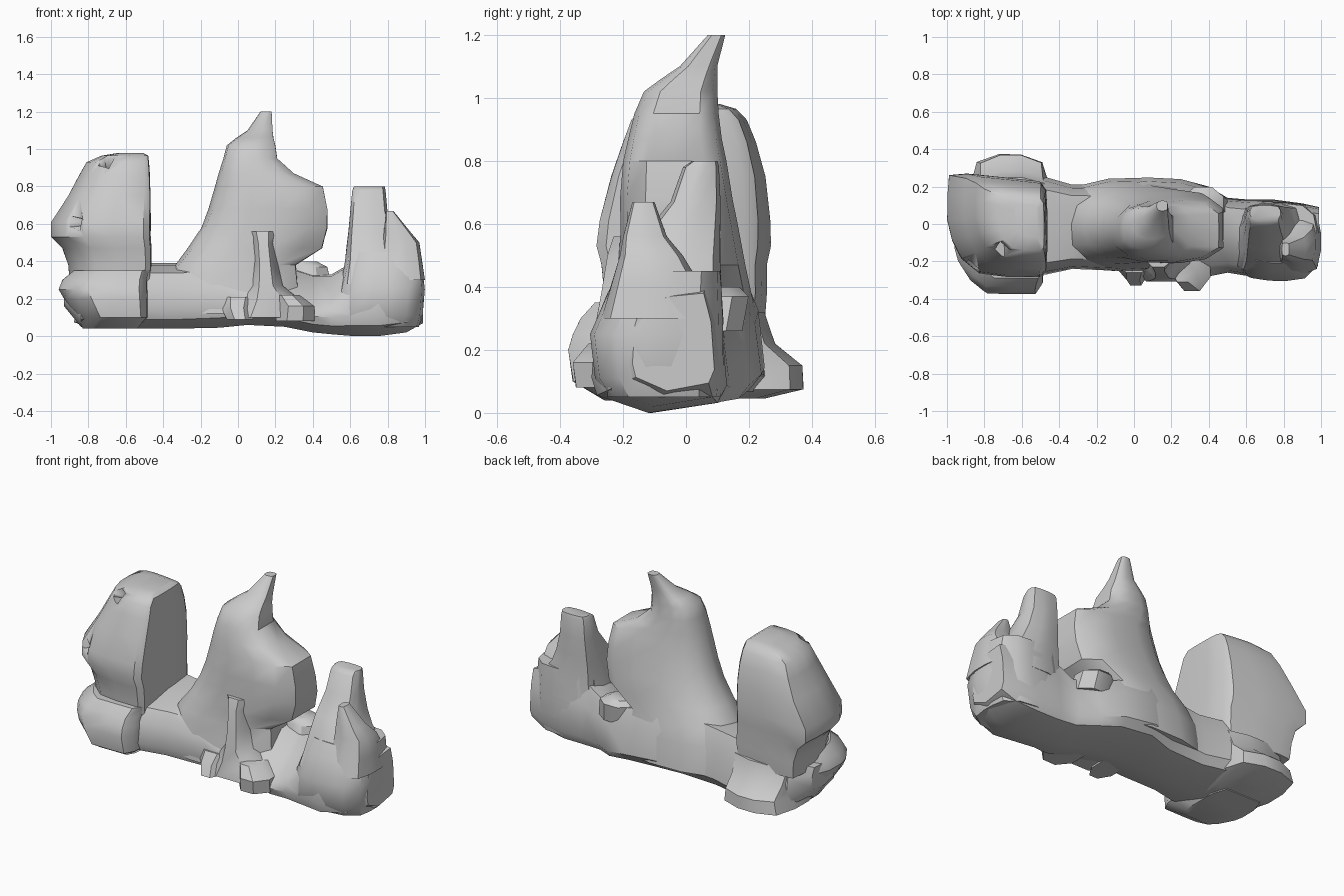
import bpy, bmesh, math, random

random.seed(4)


def finish(name, rings):
    """Skin a list of equal-length point rings, cap the ends, smooth soft edges."""
    bm = bmesh.new()
    loops = [[bm.verts.new(p) for p in ring] for ring in rings]
    n = len(loops[0])
    for a, b in zip(loops, loops[1:]):
        for i in range(n):
            j = (i + 1) % n
            bm.faces.new((a[i], a[j], b[j], b[i]))
    bm.faces.new(loops[0][::-1])
    bm.faces.new(loops[-1])
    bmesh.ops.recalc_face_normals(bm, faces=bm.faces)
    mesh = bpy.data.meshes.new(name)
    bm.to_mesh(mesh)
    bm.free()
    obj = bpy.data.objects.new(name, mesh)
    bpy.context.collection.objects.link(obj)
    bpy.ops.object.select_all(action='DESELECT')
    bpy.context.view_layer.objects.active = obj
    obj.select_set(True)
    bpy.ops.object.shade_smooth_by_angle(angle=math.radians(38))
    return obj


def box_outline(n, power):
    """Unit rounded-box outline with n corners."""
    pts = []
    for i in range(n):
        a = 2 * math.pi * (i + 0.5) / n
        c, s = math.cos(a), math.sin(a)
        k = (abs(c) ** power + abs(s) ** power) ** (-1 / power)
        pts.append((k * c, k * s))
    return pts


def rock(name, levels, outline, rough=0.015):
    """Stack scaled outlines; each level is (z, x0, x1, y0, y1)."""
    rings = []
    for z, x0, x1, y0, y1 in levels:
        ring = []
        for u, v in outline:
            r = 1 - random.uniform(0, rough)
            ring.append(((x0 + x1) / 2 + (x1 - x0) / 2 * u * r,
                         (y0 + y1) / 2 + (y1 - y0) / 2 * v * r, z))
        rings.append(ring)
    return finish(name, rings)


def notch(target, name, tip, mouth, spread):
    """Cut a wedge-shaped chip out of a rock, tapering from mouth to tip."""
    rings = []
    for p, w in ((tip, 0.01), (mouth, spread)):
        rings.append([(p[0] + dx * w, p[1] + dy * w, p[2] + dz * w)
                      for dx, dy, dz in ((-1, 0, -.4), (.3, -.8, -.8), (1, 0, .5), (-.3, .8, .8))])
    cutter = finish(name, rings)
    cutter.hide_render = True
    mod = target.modifiers.new(name, 'BOOLEAN')
    mod.operation = 'DIFFERENCE'
    mod.object = cutter
    mod.solver = 'EXACT'
    bpy.context.view_layer.objects.active = target
    bpy.ops.object.modifier_apply(modifier=mod.name)
    bpy.data.objects.remove(cutter)


# Long base ridge swept along x: (x, y0, y1, z0, z1, height of front lip)
stations = [(-.93, -.1, .12, .16, .30, .9), (-.84, -.24, .24, .05, .34, .9), (-.6, -.27, .27, .04, .38, .9),
            (-.47, -.27, .25, .04, .39, .85), (-.33, -.24, .21, .04, .39, .85), (-.1, -.25, .21, .045, .42, .8),
            (.05, -.26, .25, .06, .44, .6), (.25, -.28, .24, .05, .38, .5), (.40, -.28, .20, .02, .33, .48),
            (.50, -.26, .14, .01, .33, .55), (.62, -.28, .13, 0, .40, .8), (.75, -.30, .13, 0, .40, .9),
            (.90, -.26, .11, .02, .40, .9), (.99, -.17, .09, .07, .38, .9)]
rings = []
for x, y0, y1, z0, z1, lip in stations:
    section = [(.04, .14), (.42, 0), (.93, .08), (1, .22), (.96, .7), (.87, 1),
               (.5, .97), (.12, lip), (.03, lip * .75), (0, .28)]
    rings.append([(x, y0 + u * (y1 - y0), z0 + v * (z1 - z0)) for u, v in section])
finish("base_ridge", rings)

# Left boulder, chamfered at its front-left corner
boulder_outline = [(-1, .1), (-1, .6), (-.96, .97), (-.6, 1), (.2, .93), (.85, .85), (.97, .7), (1, .2),
                   (1, -.5), (.98, -.9), (.85, -1), (.2, -1), (-.35, -.93), (-.72, -.65), (-.9, -.3)]
boulder = rock("left_boulder", [
    (.28, -.90, -.47, -.25, .25), (.38, -.91, -.46, -.26, .26), (.47, -.94, -.46, -.27, .26),
    (.53, -1.0, -.465, -.285, .27), (.61, -1.0, -.465, -.275, .27), (.75, -.91, -.465, -.24, .255),
    (.86, -.85, -.47, -.20, .225), (.93, -.81, -.475, -.175, .195), (.965, -.73, -.48, -.14, .16),
    (.98, -.64, -.51, -.07, .11)], boulder_outline)
notch(boulder, "side_chip", (-.76, -.10, .60), (-.98, -.34, .60), .09)
notch(boulder, "top_chip", (-.70, -.05, .88), (-.71, -.26, 1.0), .09)

# Central peak with its leaning spike and overhanging shoulder
peak_outline = [(1, -.55), (1, .0), (1, .55), (.75, .88), (.3, 1), (-.25, .98), (-.65, .84), (-.92, .5),
                (-1, 0), (-.93, -.5), (-.68, -.84), (-.3, -.98), (.25, -1), (.7, -.88)]
rock("central_peak", [
    (.12, -.42, .34, -.255, .25), (.28, -.39, .32, -.24, .235), (.38, -.34, .31, -.22, .21),
    (.47, -.27, .45, -.215, .19), (.58, -.20, .48, -.21, .17), (.68, -.16, .48, -.21, .15),
    (.80, -.125, .455, -.20, .13), (.87, -.105, .30, -.185, .115), (.95, -.08, .21, -.165, .105),
    (1.02, -.06, .20, -.135, .10), (1.06, -.01, .19, -.08, .10), (1.10, .05, .185, -.02, .10),
    (1.20, .12, .18, .07, .125)], peak_outline)

# Right-hand outcrop: shared body, tall pillar and lower prong
soft, blocky, hard = box_outline(16, 3.4), box_outline(12, 4), box_outline(8, 5)
rock("right_outcrop", [
    (.05, .50, .97, -.25, .11), (.11, .51, .99, -.29, .12), (.25, .54, 1.0, -.305, .12),
    (.38, .57, .985, -.25, .115), (.45, .58, .975, -.21, .11)], soft)
rock("tall_pillar", [
    (.28, .55, .96, -.28, .12), (.40, .57, .93, -.23, .115), (.48, .58, .87, -.19, .11),
    (.56, .59, .83, -.14, .11), (.67, .60, .80, -.05, .11), (.78, .61, .79, -.01, .105),
    (.80, .62, .785, .02, .10)], blocky)
rock("right_prong", [
    (.30, .74, 1.0, -.27, .08), (.40, .76, .985, -.24, .05), (.50, .77, .97, -.21, -.01),
    (.56, .78, .92, -.20, -.06), (.67, .79, .83, -.17, -.10)], blocky)

# Front buttress with a flaring foot, and the steps at either side
rock("front_buttress", [
    (.10, -.06, .37, -.31, .0), (.19, .0, .34, -.30, .0), (.27, .06, .24, -.29, .0),
    (.38, .075, .215, -.27, .0), (.50, .07, .20, -.25, -.05), (.56, .05, .21, -.23, -.08)], hard)
rock("buttress_left_foot", [
    (.09, -.06, .08, -.33, -.1), (.15, -.09, .08, -.30, -.1), (.21, -.10, .10, -.26, -.1)], hard)
rock("buttress_right_foot", [
    (.08, .20, .41, -.35, -.1), (.16, .21, .41, -.36, -.1), (.22, .19, .33, -.31, -.1)], hard)

# Ledges beneath the left boulder, front and back
ledge_outline = [(1, .5), (.8, 1), (-.8, 1), (-1, .5), (-1, .0), (-.93, -.3), (-.65, -.75),
                 (-.35, -1), (.3, -1), (.8, -1), (.97, -.75), (1, -.4)]
rock("front_left_ledge", [
    (.04, -.83, -.54, -.26, .1), (.10, -.86, -.48, -.36, .1), (.20, -.93, -.48, -.375, .1),
    (.25, -.96, -.48, -.36, .1), (.30, -.94, -.48, -.335, .1), (.35, -.88, -.47, -.29, .1)], ledge_outline)
rock("back_left_ledge", [
    (.045, -.80, -.50, -.1, .25), (.075, -.88, -.45, -.1, .375), (.15, -.86, -.46, -.1, .37),
    (.22, -.86, -.45, -.1, .285), (.32, -.88, -.44, -.1, .25)], box_outline(12, 3.5))

# Low step on the back of the saddle
rock("back_step", [
    (.26, .26, .50, .0, .18), (.37, .26, .48, .02, .20), (.40, .28, .42, .04, .17)], hard)
